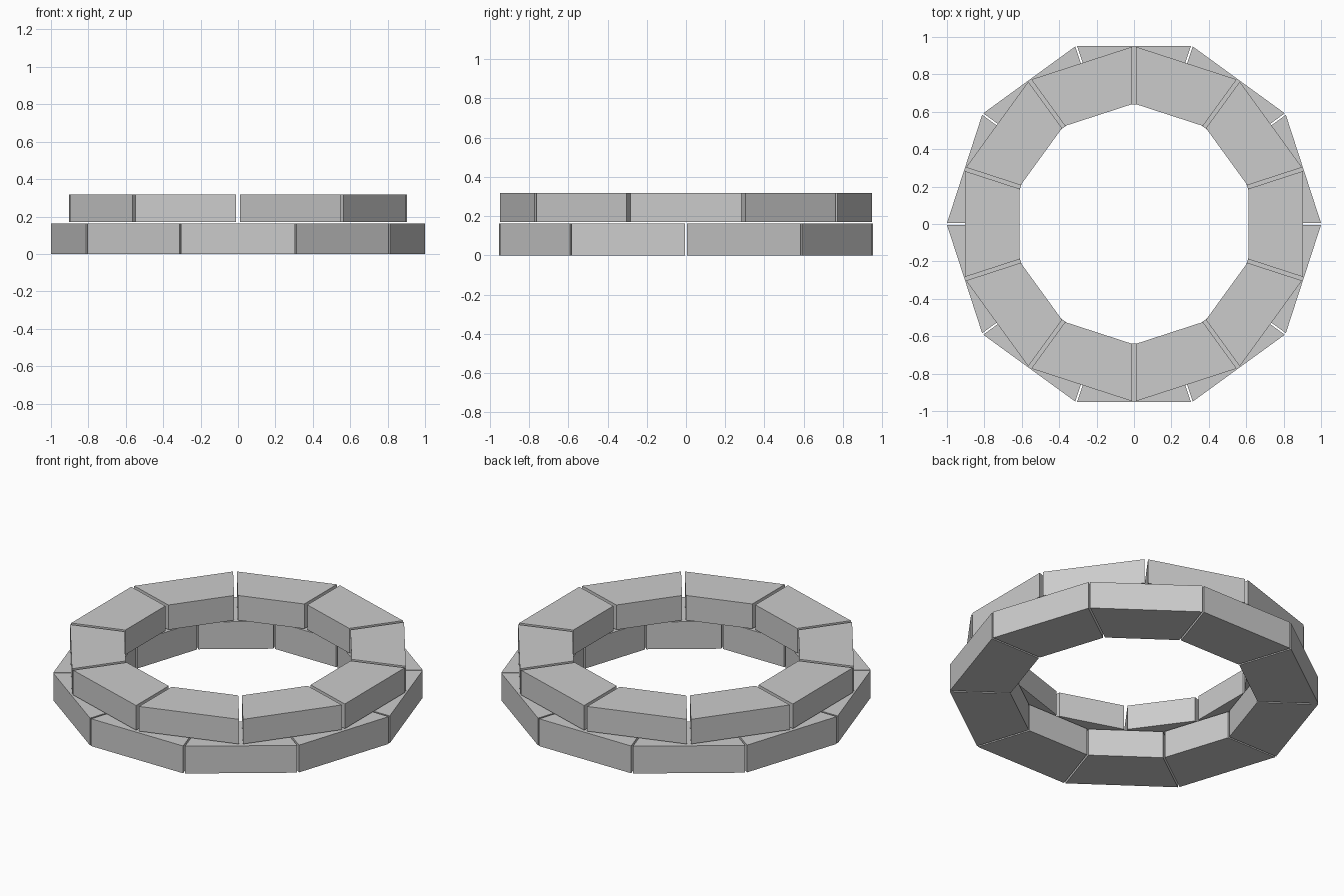
import bpy, bmesh
from math import pi, tan, cos, sin

if "Cube" in bpy.data.objects:
    bpy.data.objects.remove(bpy.data.objects["Cube"])

SIDES = 10
HALF = pi / SIDES


def block(name, angle, r_in, r_out, z0, z1, gap):
    """Wedge-shaped stone whose flat outer face looks along the given angle."""
    a_in, a_out = r_in * cos(HALF), r_out * cos(HALF)
    w_in, w_out = (a * tan(HALF) - gap / cos(HALF) for a in (a_in, a_out))
    outline = [(a_in, -w_in), (a_out, -w_out), (a_out, w_out), (a_in, w_in)]
    bm = bmesh.new()
    base = bm.faces.new([bm.verts.new((x, y, z0)) for x, y in outline])
    top = bmesh.ops.extrude_face_region(bm, geom=[base], use_keep_orig=True)
    for v in top["geom"]:
        if isinstance(v, bmesh.types.BMVert):
            v.co.z = z1
    bmesh.ops.recalc_face_normals(bm, faces=bm.faces)
    mesh = bpy.data.meshes.new(name)
    bm.to_mesh(mesh)
    bm.free()
    obj = bpy.data.objects.new(name, mesh)
    obj.rotation_euler.z = angle
    bpy.context.collection.objects.link(obj)


# Two staggered courses of stones
for i in range(SIDES):
    turn = i * 2 * HALF
    block(f"lower_stone_{i + 1}", turn + HALF, 0.671, 1.0015, 0.0, 0.163, 0.005)
    block(f"upper_stone_{i + 1}", turn, 0.644, 0.951, 0.171, 0.319, 0.010)
